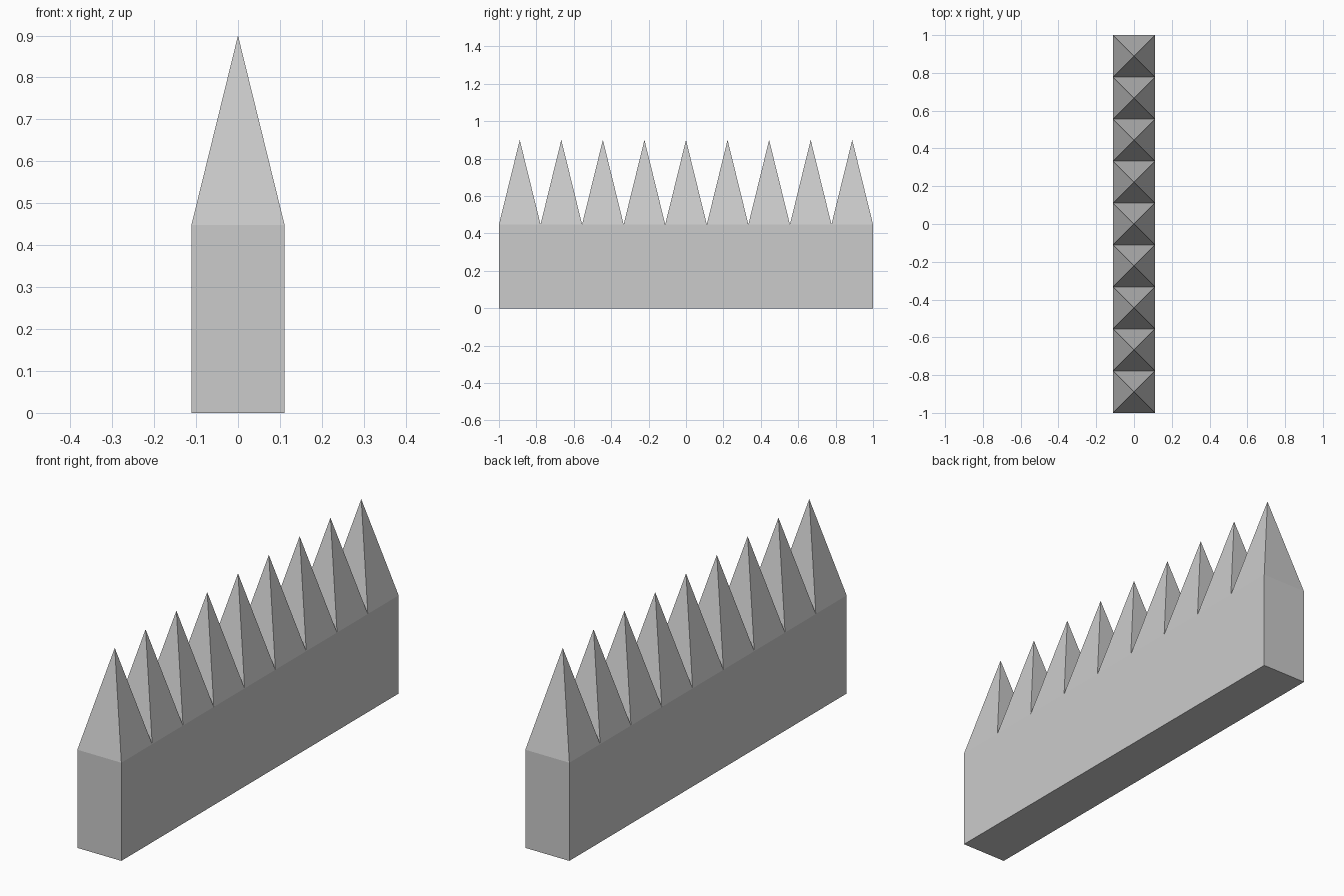
import bpy
import bmesh
from mathutils import Matrix

if "Cube" in bpy.data.objects:
    bpy.data.objects.remove(bpy.data.objects["Cube"])

COUNT = 9
PITCH = 2 / COUNT
BASE_H = 0.448
TOP = 0.9


def make_object(name, bm):
    mesh = bpy.data.meshes.new(name)
    bm.to_mesh(mesh)
    bm.free()
    obj = bpy.data.objects.new(name, mesh)
    bpy.context.collection.objects.link(obj)
    return obj


# Long rail
bm = bmesh.new()
bmesh.ops.create_cube(bm, size=1, matrix=Matrix.Translation((0, 0, BASE_H / 2))
                      @ Matrix.Diagonal((PITCH, 2, BASE_H, 1)))
make_object("rail", bm)

# Row of square pyramid spikes
for i in range(COUNT):
    y = -1 + PITCH * (i + 0.5)
    bm = bmesh.new()
    h = PITCH / 2
    base = [bm.verts.new((sx * h, y + sy * h, BASE_H))
            for sx, sy in ((-1, -1), (1, -1), (1, 1), (-1, 1))]
    tip = bm.verts.new((0, y, TOP))
    for k in range(4):
        bm.faces.new((base[k], base[(k + 1) % 4], tip))
    bm.faces.new(base[::-1])
    make_object(f"spike_{i + 1}", bm)
